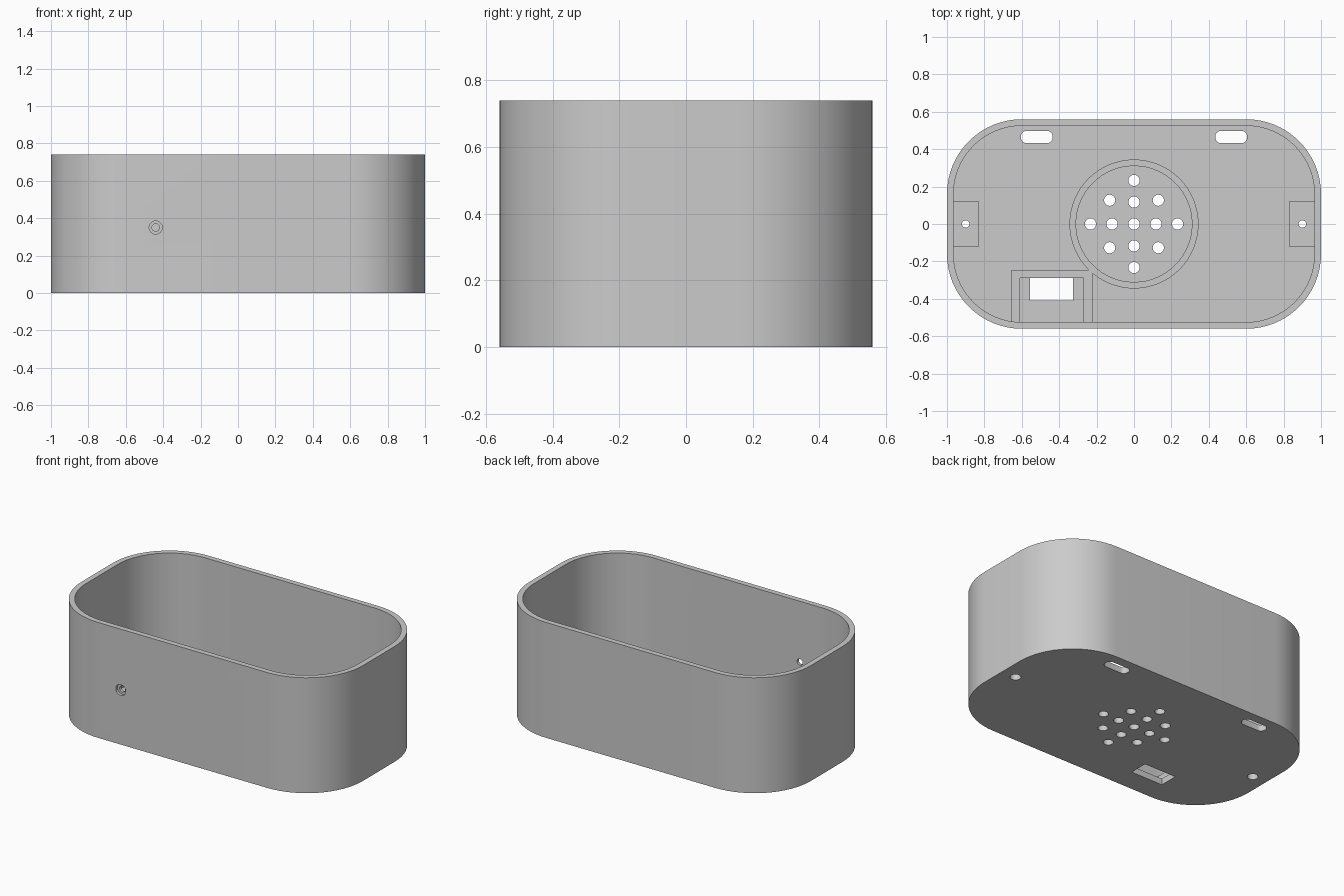
import bpy
import bmesh
from math import sin, cos, pi

if "Cube" in bpy.data.objects:
    bpy.data.objects.remove(bpy.data.objects["Cube"], do_unlink=True)

grey = bpy.data.materials.new("light_grey_plastic")
grey.use_nodes = True
grey.diffuse_color = (0.6, 0.6, 0.6, 1)
grey.node_tree.nodes["Principled BSDF"].inputs["Base Color"].default_value = (0.6, 0.6, 0.6, 1)

HEIGHT, FLOOR, WALL = 0.74, 0.04, 0.035
HALF_X, HALF_Y, CORNER = 1.0, 0.56, 0.4
RIB_TOP = 0.12


def rounded_rect(hx, hy, r, cx=0, cy=0, steps=16):
    pts = []
    for q, (sx, sy) in enumerate([(1, 1), (-1, 1), (-1, -1), (1, -1)]):
        for i in range(steps + 1):
            a = (q + i / steps) * pi / 2
            pts.append((cx + sx * (hx - r) + r * cos(a), cy + sy * (hy - r) + r * sin(a)))
    return pts


def circle(r, cx=0, cy=0, n=32):
    return [(cx + r * cos(2 * pi * i / n), cy + r * sin(2 * pi * i / n)) for i in range(n)]


def rect(x0, x1, y0, y1):
    return [(x0, y0), (x1, y0), (x1, y1), (x0, y1)]


def prism(name, pts, z0, z1):
    bm = bmesh.new()
    face = bm.faces.new([bm.verts.new((x, y, z0)) for x, y in pts])
    top = bmesh.ops.extrude_face_region(bm, geom=[face])["geom"]
    verts = [v for v in top if isinstance(v, bmesh.types.BMVert)]
    bmesh.ops.translate(bm, vec=(0, 0, z1 - z0), verts=verts)
    bmesh.ops.recalc_face_normals(bm, faces=bm.faces)
    mesh = bpy.data.meshes.new(name)
    bm.to_mesh(mesh)
    bm.free()
    mesh.materials.append(grey)
    obj = bpy.data.objects.new(name, mesh)
    bpy.context.collection.objects.link(obj)
    return obj


def combine(target, tool, operation="DIFFERENCE"):
    mod = target.modifiers.new("combine", "BOOLEAN")
    mod.operation, mod.solver, mod.object = operation, "EXACT", tool
    bpy.context.view_layer.objects.active = target
    bpy.ops.object.modifier_apply(modifier=mod.name)
    bpy.data.objects.remove(tool, do_unlink=True)


def cut(target, pts, z0, z1):
    combine(target, prism("cutter", pts, z0, z1))


# Open-topped shell
shell = prism("case_shell", rounded_rect(HALF_X, HALF_Y, CORNER), 0, HEIGHT)
cut(shell, rounded_rect(HALF_X - WALL, HALF_Y - WALL, CORNER - WALL), FLOOR, HEIGHT + 0.1)

# Speaker grille holes in the floor
grille = [(0, 0)] + [(sx * 0.13, sy * 0.127) for sx in (-1, 1) for sy in (-1, 1)]
for d in (0.117, 0.233):
    grille += [(d, 0), (-d, 0), (0, d), (0, -d)]
for x, y in grille:
    cut(shell, circle(0.03, x, y, 24), -0.1, FLOOR + 0.1)

# Rounded slots along the back and the switch opening at the front
for side in (-1, 1):
    cut(shell, rounded_rect(0.085, 0.033, 0.03, side * 0.52, 0.465, 6), -0.1, FLOOR + 0.1)
cut(shell, rect(-0.555, -0.327, -0.41, -0.29), -0.1, FLOOR + 0.1)

# Stepped round hole through the front wall
for radius, y0, y1 in ((0.035, -0.6, -0.543), (0.02, -0.6, -0.45)):
    drill = prism("cutter", circle(radius, -0.44, 0.35), -y1, -y0)
    for v in drill.data.vertices:
        x, y, z = v.co
        v.co = (x, -z, y)
    drill.data.flip_normals()
    bm = bmesh.new()
    bm.from_mesh(drill.data)
    bmesh.ops.recalc_face_normals(bm, faces=bm.faces)
    bm.to_mesh(drill.data)
    bm.free()
    combine(shell, drill)

# Speaker ring joined to the U-shaped switch compartment
ribs = prism("speaker_ring_and_switch_bay", circle(0.345, n=64), FLOOR - 0.01, RIB_TOP)
cut(ribs, circle(0.31, n=64), -0.1, 1)
bay = [(-0.655, -0.54), (-0.61, -0.54), (-0.61, -0.29), (-0.27, -0.29),
       (-0.27, -0.54), (-0.222, -0.54), (-0.222, -0.245), (-0.655, -0.245)]
combine(ribs, prism("bay", bay, FLOOR - 0.01, RIB_TOP), "UNION")
combine(shell, ribs, "UNION")

# Screw blocks at both ends, with counterbored holes from below
for side in (-1, 1):
    xs = sorted((side * 0.83, side * 0.98))
    combine(shell, prism("screw_block", rect(*xs, -0.12, 0.12), FLOOR - 0.01, RIB_TOP), "UNION")
    cut(shell, circle(0.02, side * 0.9, 0, 24), -0.1, RIB_TOP + 0.1)
    cut(shell, circle(0.032, side * 0.9, 0, 24), -0.1, 0.05)

# Smooth curved walls, crisp rims
bpy.ops.object.select_all(action="DESELECT")
shell.select_set(True)
bpy.context.view_layer.objects.active = shell
bpy.ops.object.shade_smooth_by_angle(angle=pi / 6)
